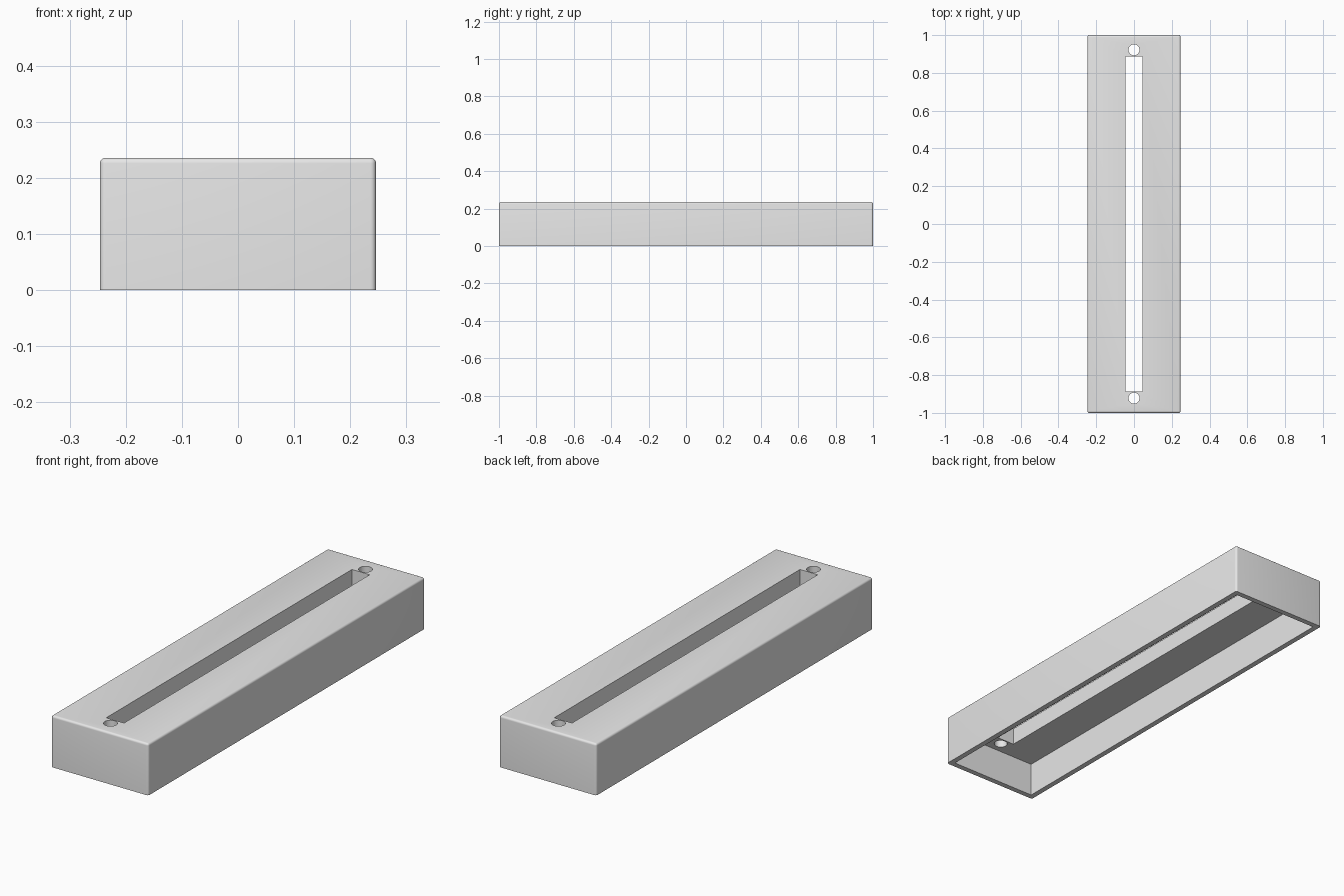
import bpy
import bmesh

WIDTH, LENGTH, HEIGHT = 0.492, 2.0, 0.236
WALL, CEILING = 0.025, 0.157      # side wall thickness, underside of the top plate
SLOT_W, SLOT_L = 0.09, 1.776
HOLE_R, HOLE_Y = 0.029, 0.922

cube = bpy.data.objects.get("Cube")
if cube:
    bpy.data.objects.remove(cube, do_unlink=True)

grey = bpy.data.materials.new("light grey")
grey.use_nodes = True
grey.diffuse_color = (0.8, 0.8, 0.8, 1)
grey.node_tree.nodes["Principled BSDF"].inputs["Base Color"].default_value = (0.8, 0.8, 0.8, 1)


def box(name, width, length, bottom, top):
    bpy.ops.mesh.primitive_cube_add(size=1, location=(0, 0, (bottom + top) / 2))
    obj = bpy.context.object
    obj.name = name
    obj.scale = (width, length, top - bottom)
    bpy.ops.object.transform_apply(location=True, rotation=False, scale=True)
    obj.data.materials.append(grey)
    return obj


def cut(target, cutter):
    mod = target.modifiers.new("cut", "BOOLEAN")
    mod.operation, mod.solver, mod.object = "DIFFERENCE", "EXACT", cutter
    bpy.context.view_layer.objects.active = target
    bpy.ops.object.modifier_apply(modifier=mod.name)
    bpy.data.objects.remove(cutter, do_unlink=True)


# Cover body, rounded everywhere except around the base
cover = box("slotted_cover", WIDTH, LENGTH, 0, HEIGHT)
bm = bmesh.new()
bm.from_mesh(cover.data)
edges = [e for e in bm.edges if max(v.co.z for v in e.verts) > HEIGHT / 2]
bmesh.ops.bevel(bm, geom=edges, offset=0.01, segments=5, profile=0.5, affect="EDGES")
bm.to_mesh(cover.data)
bm.free()

# Hollow underside and long slot
cut(cover, box("cavity_cutter", WIDTH - 2 * WALL, LENGTH - 2 * WALL, -0.1, CEILING))
cut(cover, box("slot_cutter", SLOT_W, SLOT_L, 0.1, 0.3))

# Screw hole beyond each end of the slot
for side in (-1, 1):
    bpy.ops.mesh.primitive_cylinder_add(vertices=32, radius=HOLE_R, depth=0.2,
                                        location=(0, side * HOLE_Y, 0.2))
    hole = bpy.context.object
    hole.data.materials.append(grey)
    cut(cover, hole)

# Smooth the rounded edges, keep the cuts crisp
bpy.ops.object.select_all(action="DESELECT")
cover.select_set(True)
bpy.context.view_layer.objects.active = cover
bpy.ops.object.shade_smooth_by_angle(angle=0.6)
